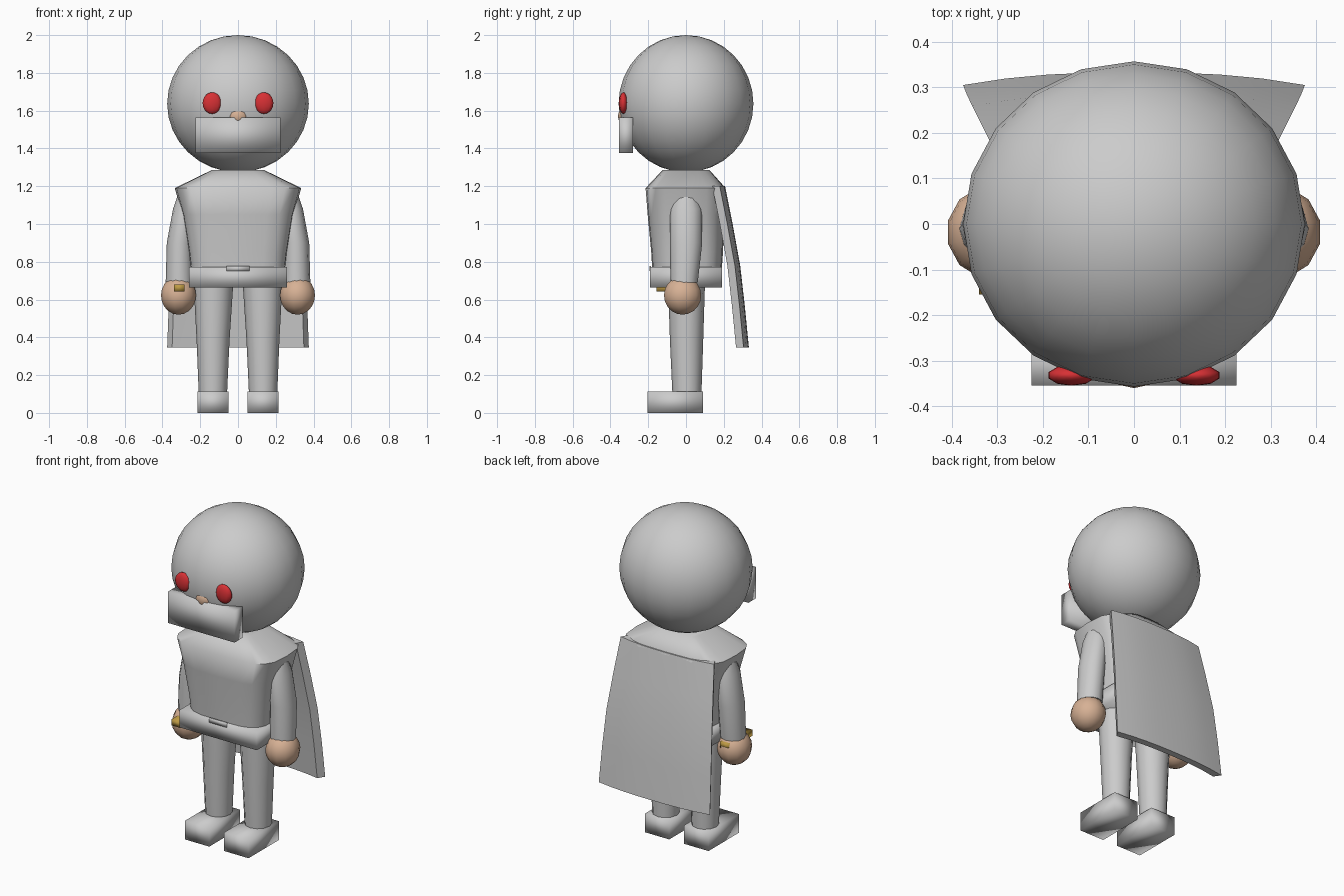
import bpy, bmesh, math
from mathutils import Matrix

if "Cube" in bpy.data.objects:
    bpy.data.objects.remove(bpy.data.objects["Cube"])


def material(name, rgb):
    m = bpy.data.materials.new(name)
    m.diffuse_color = (*rgb, 1)
    m.use_nodes = True
    m.node_tree.nodes["Principled BSDF"].inputs["Base Color"].default_value = m.diffuse_color
    return m


GREY = material("light grey", (0.6, 0.6, 0.6))
SKIN = material("skin", (0.68, 0.44, 0.30))
RED = material("red", (0.68, 0.03, 0.035))
GOLD = material("gold", (0.52, 0.33, 0.06))


def finish(name, bm, mat, angle=None):
    bmesh.ops.recalc_face_normals(bm, faces=bm.faces)
    me = bpy.data.meshes.new(name)
    bm.to_mesh(me)
    bm.free()
    me.materials.append(mat)
    ob = bpy.data.objects.new(name, me)
    bpy.context.collection.objects.link(ob)
    for p in me.polygons:
        p.use_smooth = True
    if angle:
        bpy.ops.object.select_all(action='DESELECT')
        ob.select_set(True)
        bpy.context.view_layer.objects.active = ob
        bpy.ops.object.shade_smooth_by_angle(angle=math.radians(angle))
    return ob


def ball(name, mat, centre, radii, segs, rings, turn=0):
    bm = bmesh.new()
    m = Matrix.Translation(centre) @ Matrix.Diagonal((*radii, 1)) @ Matrix.Rotation(turn, 4, 'Z')
    bmesh.ops.create_uvsphere(bm, u_segments=segs, v_segments=rings, radius=1, matrix=m)
    return finish(name, bm, mat)


def box(name, mat, lo, hi):
    bm = bmesh.new()
    c = [(a + b) / 2 for a, b in zip(lo, hi)]
    s = [b - a for a, b in zip(lo, hi)]
    bmesh.ops.create_cube(bm, size=1, matrix=Matrix.Translation(c) @ Matrix.Diagonal((*s, 1)))
    return finish(name, bm, mat)


def loft(name, mat, rings, sides, power=1.0, angle=60):
    """Stack rounded rings (cx, cy, z, rx, ry); power below 1 squares them off."""
    bm = bmesh.new()
    loops = []
    for cx, cy, z, rx, ry in rings:
        loop = []
        for i in range(sides):
            a = 2 * math.pi * i / sides
            c, s = math.cos(a), math.sin(a)
            loop.append(bm.verts.new((cx + rx * math.copysign(abs(c) ** power, c),
                                      cy + ry * math.copysign(abs(s) ** power, s), z)))
        loops.append(loop)
    for a, b in zip(loops, loops[1:]):
        for i in range(sides):
            j = (i + 1) % sides
            bm.faces.new((a[i], a[j], b[j], b[i]))
    bm.faces.new(loops[0])
    bm.faces.new(loops[-1])
    return finish(name, bm, mat, angle)


# head and face
ball("head", GREY, (0, 0, 1.637), (0.375, 0.357, 0.363), 20, 16, math.pi / 2)
ball("nose", SKIN, (0, -0.325, 1.57), (0.055, 0.035, 0.047), 10, 8)
box("face_mask", GREY, (-0.225, -0.355, 1.375), (0.225, -0.28, 1.565))

# torso, belt and buckle notch
loft("torso", GREY, [(0, 0.005, 0.70, 0.245, 0.180), (0, 0.006, 0.85, 0.262, 0.190),
                     (0, 0, 1.05, 0.295, 0.203), (0, -0.002, 1.19, 0.335, 0.212),
                     (0, 0, 1.285, 0.14, 0.125)], 20, 0.55)
box("belt", GREY, (-0.26, -0.19, 0.665), (0.26, 0.19, 0.772))
box("buckle", GREY, (-0.06, -0.193, 0.75), (0.06, -0.185, 0.778))

# paired parts
for side, s in (("right", -1), ("left", 1)):
    ball(side + "_eye", RED, (s * 0.137, -0.332, 1.64), (0.053, 0.023, 0.057), 10, 10)
    loft(side + "_arm", GREY, [(s * 0.31, -0.01, 0.69, 0.073, 0.072),
                               (s * 0.307, 0, 0.90, 0.070, 0.086),
                               (s * 0.282, 0, 1.08, 0.062, 0.084),
                               (s * 0.265, 0, 1.15, 0.055, 0.062)], 12)
    ball(side + "_hand", SKIN, (s * 0.315, -0.018, 0.622), (0.096, 0.102, 0.102), 12, 10, math.pi / 12)
    loft(side + "_leg", GREY, [(s * 0.133, 0.005, 0.08, 0.074, 0.076),
                               (s * 0.132, 0.003, 0.38, 0.087, 0.088),
                               (s * 0.130, 0.003, 0.70, 0.106, 0.098)], 12)
    x0, x1 = sorted((s * 0.05, s * 0.215))
    box(side + "_shoe", GREY, (x0, -0.205, 0), (x1, 0.09, 0.113))

# gold ring band through the right hand
box("ring", GOLD, (-0.34, -0.155, 0.643), (-0.282, 0.075, 0.68))

# cape: bowed sheet, rows of (z, half width, outer centre y)
bm = bmesh.new()
rows = [(1.20, 0.315, 0.207), (1.0, 0.335, 0.247), (0.78, 0.355, 0.287), (0.56, 0.367, 0.312), (0.345, 0.375, 0.333)]
N = 8
front, back = [], []
for z, w, y in rows:
    t = [2 * i / N - 1 for i in range(N + 1)]
    back.append([bm.verts.new((w * u, y - 0.028 * abs(u) ** 2.5, z)) for u in t])
    front.append([bm.verts.new((w * u * 0.93, y - 0.04 - 0.028 * abs(u) ** 2.5, z)) for u in t])
for r in range(len(rows) - 1):
    for i in range(N):
        for g in (front, back):
            bm.faces.new((g[r][i], g[r][i + 1], g[r + 1][i + 1], g[r + 1][i]))
    for i in (0, N):
        bm.faces.new((front[r][i], back[r][i], back[r + 1][i], front[r + 1][i]))
for r in (0, -1):
    for i in range(N):
        bm.faces.new((front[r][i], front[r][i + 1], back[r][i + 1], back[r][i]))
finish("cape", bm, GREY, 50)
